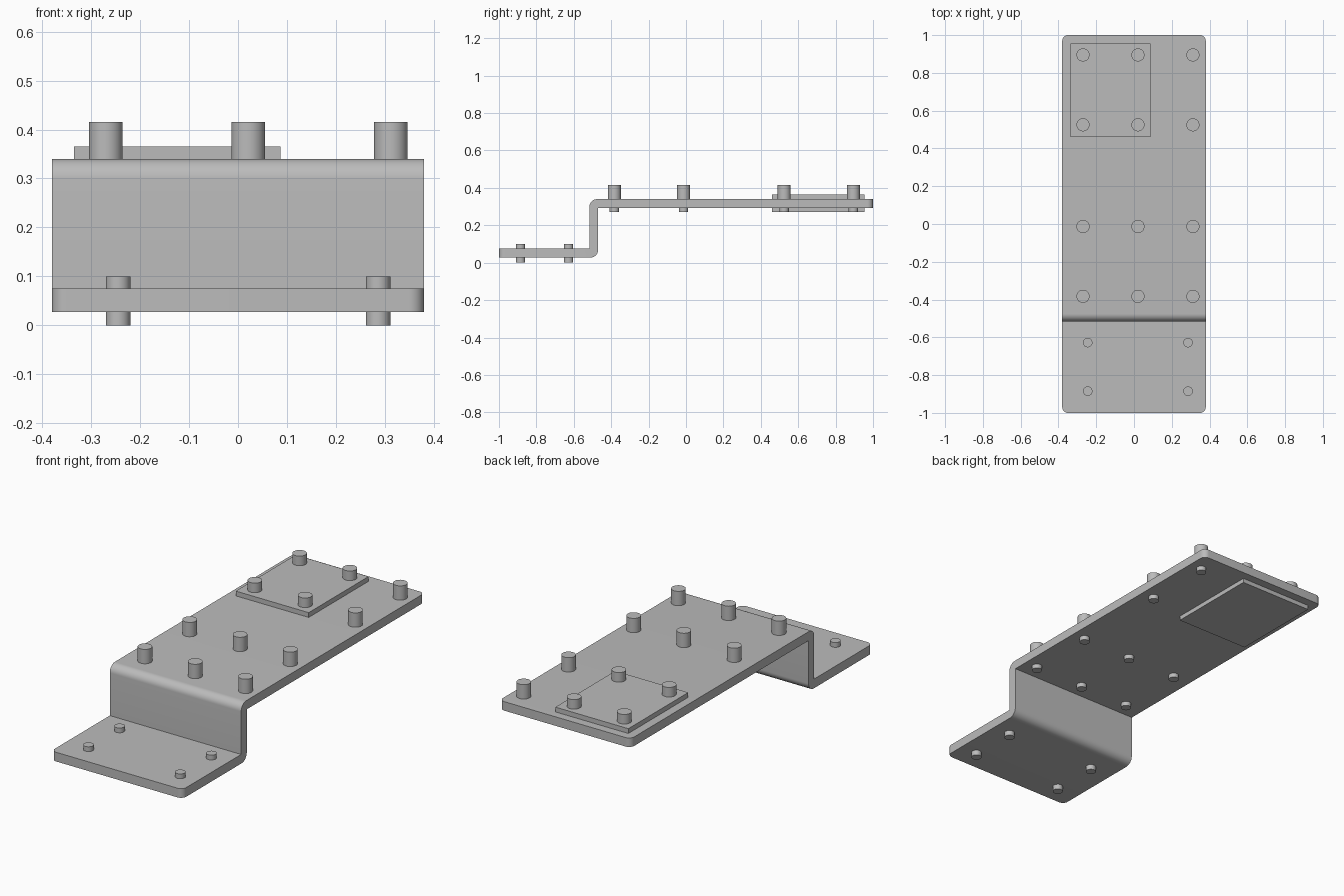
import bpy, bmesh, math
from mathutils import Matrix

cube = bpy.data.objects.get("Cube")
if cube:
    bpy.data.objects.remove(cube, do_unlink=True)

grey = bpy.data.materials.new("plain grey")
grey.use_nodes = True
colour = (0.5, 0.5, 0.5, 1)
grey.diffuse_color = colour
grey.node_tree.nodes["Principled BSDF"].inputs["Base Color"].default_value = colour


def finish(name, bm):
    """Turn a bmesh into a named, shaded object."""
    bmesh.ops.recalc_face_normals(bm, faces=bm.faces)
    mesh = bpy.data.meshes.new(name)
    bm.to_mesh(mesh)
    bm.free()
    mesh.materials.append(grey)
    obj = bpy.data.objects.new(name, mesh)
    bpy.context.collection.objects.link(obj)
    bpy.ops.object.select_all(action='DESELECT')
    obj.select_set(True)
    bpy.context.view_layer.objects.active = obj
    bpy.ops.object.shade_smooth_by_angle(angle=math.radians(30))


def add_cylinder(bm, x, y, z0, z1, radius):
    bmesh.ops.create_cone(bm, cap_ends=True, segments=40, radius1=radius, radius2=radius,
                          depth=z1 - z0, matrix=Matrix.Translation((x, y, (z0 + z1) / 2)))


# Stepped plate: side profile extruded across the width
HALF_WIDTH = 0.38
LOW_BOTTOM, LOW_TOP = 0.027, 0.075
HIGH_BOTTOM, HIGH_TOP = 0.293, 0.34
RISER_FRONT, RISER_BACK = -0.517, -0.47
profile = [(-1, LOW_BOTTOM), (RISER_BACK, LOW_BOTTOM), (RISER_BACK, HIGH_BOTTOM),
           (1, HIGH_BOTTOM), (1, HIGH_TOP), (RISER_FRONT, HIGH_TOP),
           (RISER_FRONT, LOW_TOP), (-1, LOW_TOP)]
bm = bmesh.new()
face = bm.faces.new([bm.verts.new((-HALF_WIDTH, y, z)) for y, z in profile])
moved = bmesh.ops.extrude_face_region(bm, geom=[face])["geom"]
bmesh.ops.translate(bm, vec=(2 * HALF_WIDTH, 0, 0),
                    verts=[v for v in moved if isinstance(v, bmesh.types.BMVert)])


def lies_on(edge, y, z=None):
    return all(abs(abs(v.co.y) - abs(y)) < 1e-4 and (z is None or abs(v.co.z - z) < 1e-4)
               for v in edge.verts)


# Rounded outer bends, then rounded end corners
bends = [e for e in bm.edges if abs(e.verts[0].co.x - e.verts[1].co.x) > 0.1
         and (lies_on(e, RISER_FRONT, HIGH_TOP) or lies_on(e, RISER_BACK, LOW_BOTTOM))]
bmesh.ops.bevel(bm, geom=bends, offset=0.042, segments=10, profile=0.5, affect='EDGES')
corners = [e for e in bm.edges if lies_on(e, 1)
           and abs(e.verts[0].co.x - e.verts[1].co.x) < 1e-4]
bmesh.ops.bevel(bm, geom=corners, offset=0.03, segments=10, profile=0.5, affect='EDGES')
finish("stepped_plate", bm)

# Square pad passing through the raised plate
PAD_X, PAD_Y, PAD_Z = (-0.335, 0.087), (0.46, 0.955), (0.27, 0.365)
bm = bmesh.new()
bmesh.ops.create_cube(bm, size=1)
for v in bm.verts:
    for axis, (low, high) in enumerate((PAD_X, PAD_Y, PAD_Z)):
        v.co[axis] = high if v.co[axis] > 0 else low
finish("square_pad", bm)

# Raised deck pins: wide head above, narrow shank below
heads, shanks = bmesh.new(), bmesh.new()
for x in (-0.27, 0.021, 0.312):
    for y in (-0.383, -0.013, 0.525, 0.895):
        add_cylinder(heads, x, y, 0.32, 0.415, 0.0345)
        under_pad = x < PAD_X[1] and y > PAD_Y[0]
        add_cylinder(shanks, x, y, 0.275 if under_pad else 0.27, 0.32, 0.025)
finish("deck_pin_heads", heads)
finish("deck_pin_shanks", shanks)

# Foot pins through the lower flange
feet = bmesh.new()
for x in (-0.245, 0.286):
    for y in (-0.885, -0.628):
        add_cylinder(feet, x, y, 0, 0.1, 0.025)
finish("foot_pins", feet)
